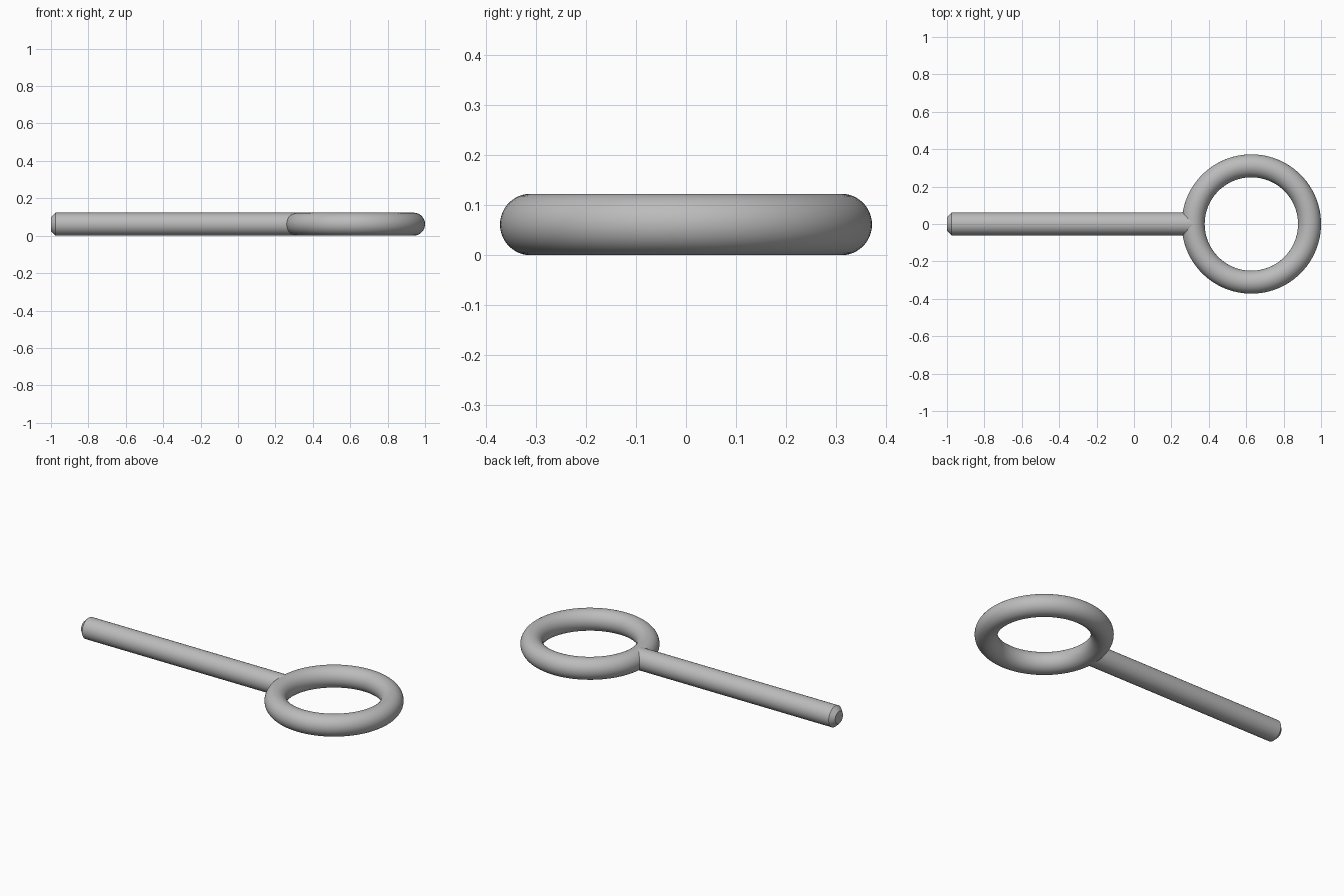
import bpy
import bmesh
import math
from mathutils import Matrix

cube = bpy.data.objects.get("Cube")
if cube:
    bpy.data.objects.remove(cube, do_unlink=True)

R = 0.0615          # rod radius, shared by shank and ring
RING_R = 0.311      # ring centreline radius
RING_X = 1 - RING_R - R
CHAMFER = 0.025

steel = bpy.data.materials.new("grey_steel")
steel.use_nodes = True
colour = (0.5, 0.5, 0.5, 1)
steel.diffuse_color = colour
steel.node_tree.nodes["Principled BSDF"].inputs["Base Color"].default_value = colour


def finish(obj, name):
    obj.name = name
    obj.data.materials.append(steel)
    bpy.ops.object.select_all(action="DESELECT")
    obj.select_set(True)
    bpy.context.view_layer.objects.active = obj
    bpy.ops.object.shade_smooth_by_angle(angle=math.radians(30))


# Round eye
bpy.ops.mesh.primitive_torus_add(major_radius=RING_R, minor_radius=R,
                                 major_segments=96, minor_segments=48,
                                 location=(RING_X, 0, R))
finish(bpy.context.object, "eye_ring")

# Straight shank, ending inside the ring, with a chamfered tip
tip, root = -1, RING_X - RING_R
bm = bmesh.new()
bmesh.ops.create_cone(bm, cap_ends=True, segments=48, radius1=R, radius2=R,
                      depth=root - tip,
                      matrix=Matrix.Translation(((tip + root) / 2, 0, R))
                      @ Matrix.Rotation(math.pi / 2, 4, "Y"))
rim = [e for e in bm.edges if all(v.co.x < tip + 0.01 for v in e.verts)]
bmesh.ops.bevel(bm, geom=rim, offset=CHAMFER, segments=1, affect="EDGES")
mesh = bpy.data.meshes.new("shank")
bm.to_mesh(mesh)
bm.free()
shank = bpy.data.objects.new("shank", mesh)
bpy.context.collection.objects.link(shank)
finish(shank, "shank")
